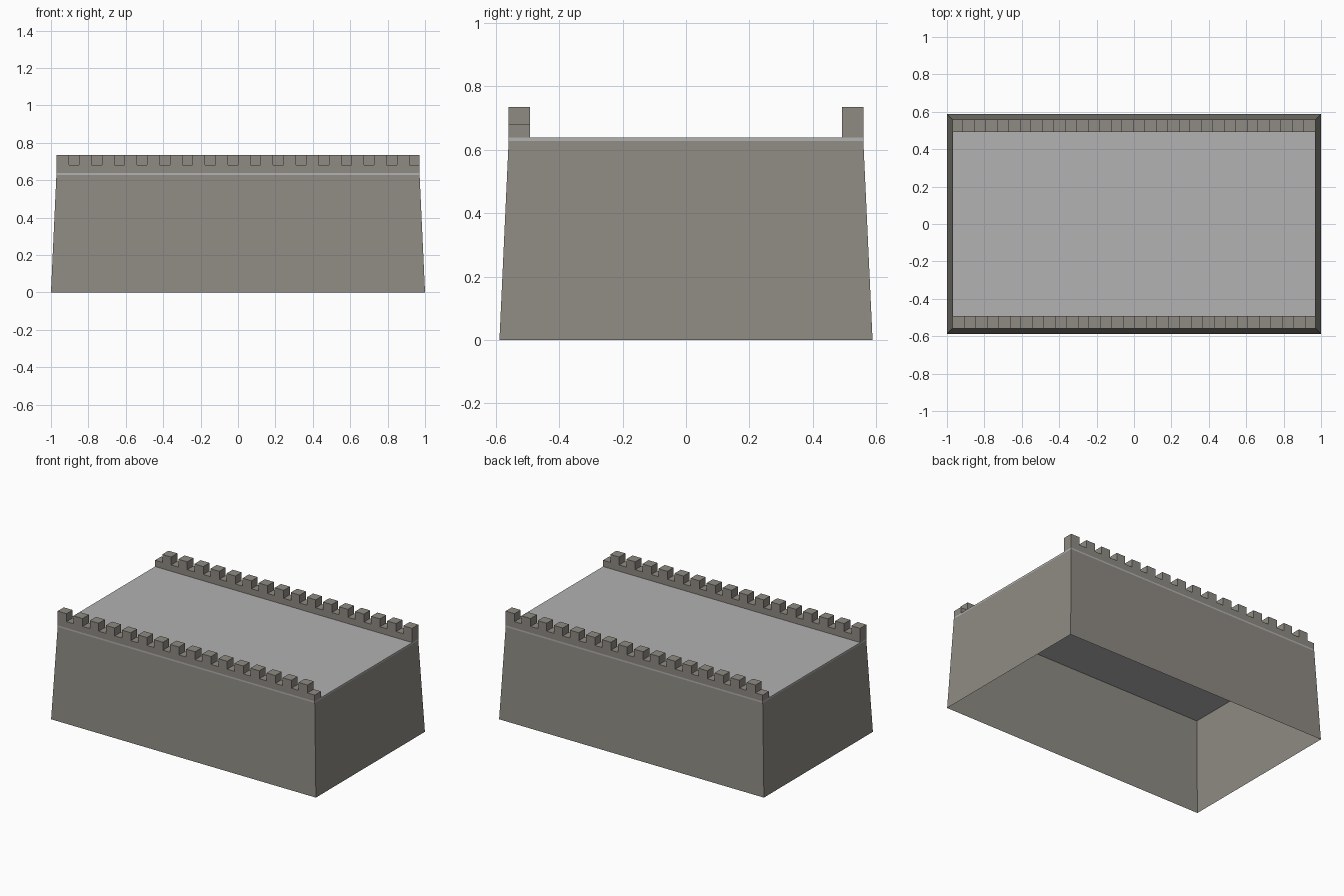
import bpy, bmesh
from mathutils import Matrix

if "Cube" in bpy.data.objects:
    bpy.data.objects.remove(bpy.data.objects["Cube"])

X0, Y0 = 1.0, 0.588        # half size at the ground
X1, Y1 = 0.971, 0.559      # half size at the top
Z_WALL, Z_DECK = 0.627, 0.638
Z_NOTCH, Z_TOP = 0.681, 0.735
DEPTH, COUNT, MERLON = 0.067, 16, 0.067


def material(name, rgb):
    m = bpy.data.materials.new(name)
    m.diffuse_color = (*rgb, 1)
    m.use_nodes = True
    m.node_tree.nodes["Principled BSDF"].inputs["Base Color"].default_value = m.diffuse_color
    return m


stone = material("stone", (0.275, 0.258, 0.227))
paving = material("paving grey", (0.445, 0.445, 0.445))


def finish(bm, name, mat):
    mesh = bpy.data.meshes.new(name)
    bm.to_mesh(mesh)
    bm.free()
    mesh.materials.append(mat)
    ob = bpy.data.objects.new(name, mesh)
    bpy.context.collection.objects.link(ob)
    return ob


def frustum(x0, y0, z0, x1, y1, z1):
    bm = bmesh.new()
    bmesh.ops.create_cube(bm, size=2)
    for v in bm.verts:
        x, y, z = (x1, y1, z1) if v.co.z > 0 else (x0, y0, z0)
        v.co = (v.co.x * x, v.co.y * y, z)
    return bm


# Tapered wall shell, open at the top and bottom
bm = frustum(X0, Y0, 0, X1, Y1, Z_WALL)
bm.normal_update()
bmesh.ops.delete(bm, geom=[f for f in bm.faces if abs(f.normal.z) > 0.9], context='FACES_ONLY')
finish(bm, "wall_base", stone)

# Thin walkway slab
finish(frustum(X1, Y1, Z_WALL, X1, Y1, Z_DECK), "walkway_deck", paving)


# Crenellated parapet: stepped outline extruded across its depth
def parapet(name, angle):
    pitch = 2 * X1 / COUNT
    outline = [(X1, Z_DECK), (-X1, Z_DECK)]
    for i in range(COUNT):
        a = -X1 + i * pitch
        if i:
            outline.append((a, Z_NOTCH))
        outline += [(a, Z_TOP), (a + MERLON, Z_TOP), (a + MERLON, Z_NOTCH)]
    outline.append((X1, Z_NOTCH))
    bm = bmesh.new()
    face = bm.faces.new([bm.verts.new((x, -Y1, z)) for x, z in outline])
    ext = bmesh.ops.extrude_face_region(bm, geom=[face], use_keep_orig=True)
    moved = [g for g in ext["geom"] if isinstance(g, bmesh.types.BMVert)]
    bmesh.ops.translate(bm, verts=moved, vec=(0, DEPTH, 0))
    bmesh.ops.recalc_face_normals(bm, faces=bm.faces)
    bm.transform(Matrix.Rotation(angle, 4, 'Z'))
    finish(bm, name, stone)


parapet("front_parapet", 0)
parapet("back_parapet", 3.14159265)
